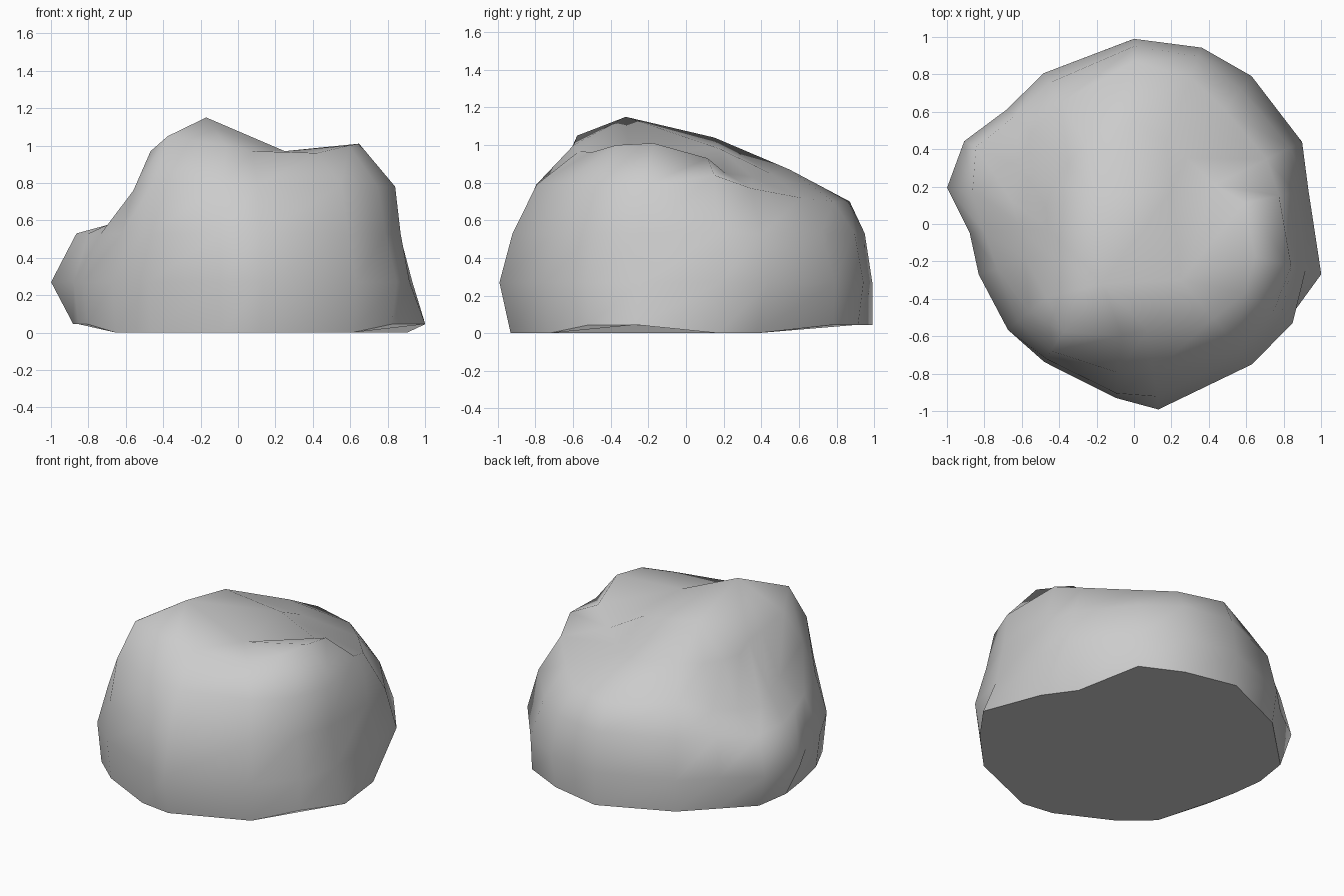
import bpy, bmesh, math
from mathutils import Vector
from mathutils.geometry import delaunay_2d_cdt

if "Cube" in bpy.data.objects:
    bpy.data.objects.remove(bpy.data.objects["Cube"])

# Rock profiles: angle, radius at z .28, radius at z .55, shoulder (r, z), crown (r, z)
PROFILES = [
    (-15, .95, .90, .87, .79, .67, 1.02),
    (11, .95, .88, .79, .85, .60, .94),
    (26, 1.0, .93, .79, .78, .48, .86),
    (51.5, 1.01, .92, .78, .73, .45, .84),
    (69, 1.01, .96, .84, .71, .48, .86),
    (90, .99, .95, .87, .71, .55, .88),
    (121, .94, .88, .76, .73, .50, .88),
    (138, .915, .86, .74, .66, .48, .87),
    (154, 1.01, .94, .67, .60, .48, .87),
    (169, 1.018, .88, .67, .58, .48, .87),
    (183, .88, .80, .61, .61, .46, .92),
    (198, .873, .77, .61, .64, .49, .94),
    (220, .88, .81, .73, .77, .61, .98),
    (237, .88, .86, .81, .83, .69, 1.06),
    (264, .935, .91, .80, .80, .60, 1.01),
    (277.5, 1.0, .93, .80, .80, .57, .98),
    (310, .98, .92, .86, .80, .66, .97),
    (328, 1.0, .93, .88, .79, .70, 1.01),
]
# Peak, back ridge, valley edge and saddle of the crown
SUMMIT = [(-.17, -.32, 1.16), (-.2, .15, 1.05), (.2, .18, .99), (.25, -.3, .98)]
# Extra flare of the foot, per profile
FLARE = {-15: .115, 26: -.12, 51.5: .02, 90: .03, 154: -.04, 169: -.09, 277.5: -.03}


def polar(bm, a, r, z):
    return bm.verts.new((r * math.cos(a), r * math.sin(a), z))


bm = bmesh.new()
rings = [[] for _ in range(5)]
for deg, r1, r2, r3, z3, r4, z4 in PROFILES:
    a = math.radians(deg)
    # The foot lifts off the ground at the back left and front right
    lifted = math.cos(a - math.radians(125)) > .2 or math.cos(a + math.radians(20)) > .96
    foot = (r1 * .97 + FLARE.get(deg, 0), .055 if lifted else .01)
    for ring, (r, z) in zip(rings, [foot, (r1, .28), (r2, .54), (r3, z3), (r4, z4)]):
        ring.append(polar(bm, a, r, z))

# Sides
n = len(PROFILES)
for low, high in zip(rings, rings[1:]):
    for i in range(n):
        j = (i + 1) % n
        bm.faces.new((low[i], low[j], high[j], high[i]))

# Underside
bm.faces.new(rings[0][::-1])

# Crown: triangulate the top ring around the summit points
top = rings[-1] + [bm.verts.new(p) for p in SUMMIT]
result = delaunay_2d_cdt([Vector(v.co.xy) for v in top], [], [list(range(n))], 1, 1e-5)
source = [ids[0] for ids in result[3]]
for tri in result[2]:
    bm.faces.new([top[source[k]] for k in tri])

bmesh.ops.recalc_face_normals(bm, faces=bm.faces)
lowest = min(v.co.z for v in bm.verts)
bmesh.ops.translate(bm, verts=bm.verts, vec=(0, 0, -lowest))
mesh = bpy.data.meshes.new("rock")
bm.to_mesh(mesh)
bm.free()
rock = bpy.data.objects.new("rock", mesh)
bpy.context.collection.objects.link(rock)
bpy.context.view_layer.objects.active = rock
rock.select_set(True)
bpy.ops.object.shade_smooth_by_angle(angle=math.radians(60))
